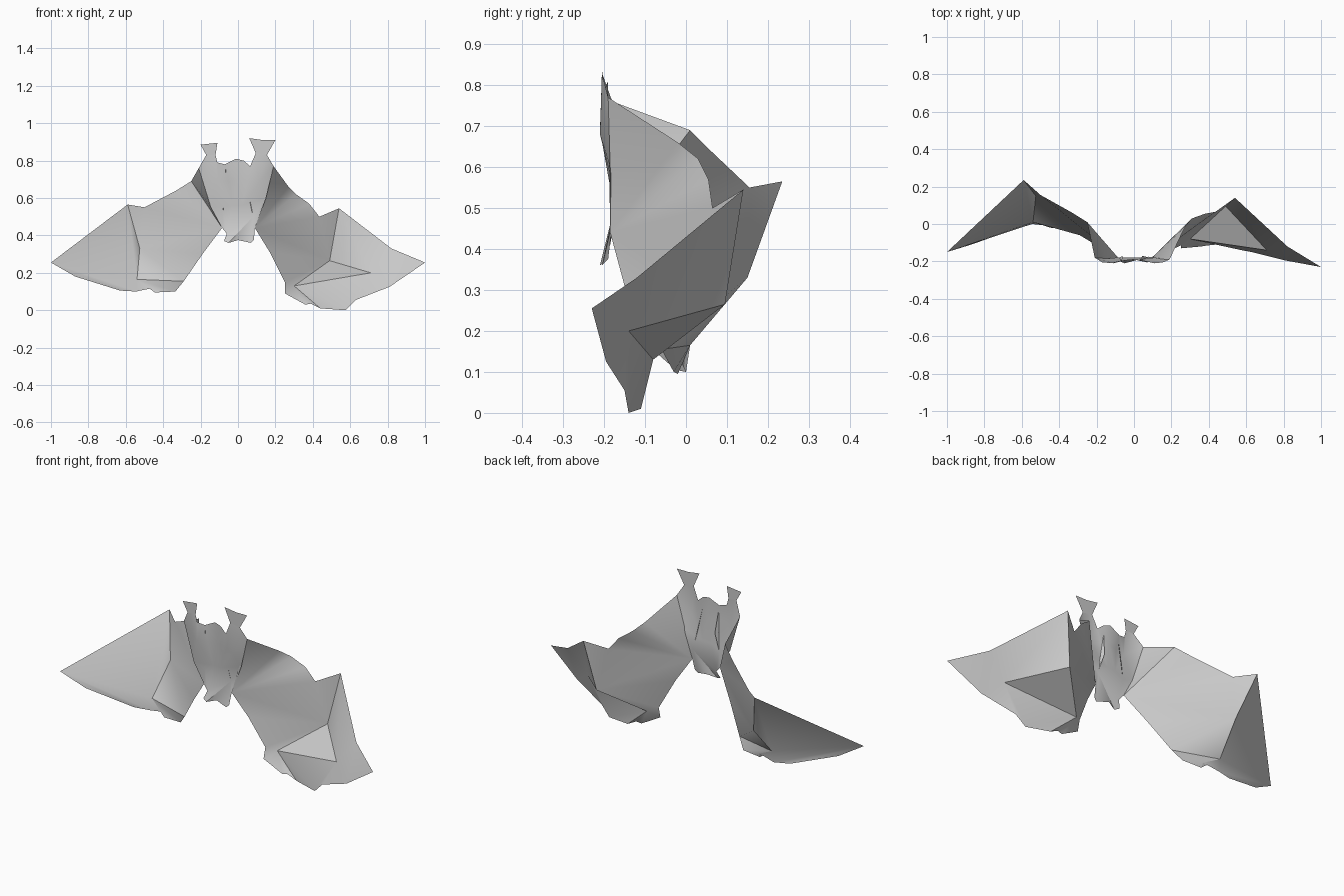
import bpy
import bmesh
from math import radians
from mathutils import Vector

cube = bpy.data.objects.get("Cube")
if cube:
    bpy.data.objects.remove(cube, do_unlink=True)

GREY = (0.6, 0.6, 0.6, 1.0)
cloth = bpy.data.materials.new("grey_cloth")
cloth.use_nodes = True
cloth.diffuse_color = GREY
cloth.node_tree.nodes["Principled BSDF"].inputs["Base Color"].default_value = GREY


def strip(bm, first, second):
    """Fill the gap between two edge lines, always taking the shorter diagonal."""
    i = j = 0
    while i < len(first) - 1 or j < len(second) - 1:
        a, b = Vector(first[i]), Vector(second[j])
        next_a = Vector(first[i + 1]) if i < len(first) - 1 else None
        next_b = Vector(second[j + 1]) if j < len(second) - 1 else None
        if next_b is None or (next_a is not None
                              and (next_a - b).length < (next_b - a).length):
            corners = [a, b, next_a]
            i += 1
        else:
            corners = [a, b, next_b]
            j += 1
        if (corners[1] - corners[0]).cross(corners[2] - corners[0]).length > 1e-6:
            bm.faces.new([bm.verts.new(corner) for corner in corners])


def sheet(name, strips):
    """Weld several strips into one smooth sheet of cloth with sharp folds."""
    bm = bmesh.new()
    for first, second in strips:
        strip(bm, first, second)
    bmesh.ops.remove_doubles(bm, verts=bm.verts[:], dist=0.001)
    bmesh.ops.recalc_face_normals(bm, faces=bm.faces[:])
    mesh = bpy.data.meshes.new(name)
    bm.to_mesh(mesh)
    bm.free()
    mesh.materials.append(cloth)
    part = bpy.data.objects.new(name, mesh)
    bpy.context.collection.objects.link(part)
    bpy.ops.object.select_all(action="DESELECT")
    part.select_set(True)
    bpy.context.view_layer.objects.active = part
    bpy.ops.object.shade_smooth_by_angle(angle=radians(45))


# Points where the wings join the body
left_neck, left_side, left_hip = (.19, -.19, .77), (.15, -.185, .6), (.09, -.185, .44)
right_neck, right_side, right_hip = (-.21, -.18, .76), (-.145, -.185, .55), (-.085, -.18, .44)

# Left wing: inner panel fanned from the hip, outer panel and ragged hem
left_peak, left_tip = (.54, .14, .545), (1, -.23, .255)
left_shoulder = [(.27, -.02, .66), (.31, .03, .62), (.38, .055, .57), (.435, .065, .5)]
gusset_back, gusset_out, gusset_in = (.49, .095, .265), (.71, -.14, .2), (.3, -.08, .13)
left_lower = [(.17, -.15, .31), (.25, -.115, .15)]
left_corner = (.81, -.195, .125)
left_hem = [(.25, -.13, .09), (.36, -.12, .03), (.39, -.115, .035), (.44, -.11, .01),
            (.575, -.14, 0), (.63, -.15, .055), left_corner]
sheet("left_wing", [
    ([left_neck], [left_side, left_hip]),
    ([left_hip], [left_neck, *left_shoulder, gusset_back]),
    ([left_peak], [left_shoulder[-1], gusset_back, gusset_out]),
    ([gusset_back], [left_hip, *left_lower, gusset_in]),
    ([left_peak, (.82, -.12, .33), left_tip], [gusset_out, left_corner]),
    ([left_lower[-1], gusset_in, gusset_out, left_corner], left_hem),
])

# Flat gusset folded between the inner panel, outer panel and hem
sheet("left_gusset", [([gusset_back], [gusset_out, gusset_in])])

# Right wing: inner panel fanned from the hip, lower fold and outer panel
right_peak, right_tip = (-.59, .235, .565), (-1, -.15, .255)
right_shoulder = [(-.25, .01, .69), (-.33, .06, .64), (-.5, .155, .55)]
fold_top, fold_low = (-.525, .15, .33), (-.54, .01, .165)
right_lower = [(-.19, -.12, .3), (-.29, -.06, .155)]
right_bottom = (-.545, 0, .1)
right_hem = [(-.335, -.03, .1), (-.445, -.02, .095), (-.45, -.01, .12), right_bottom]
sheet("right_wing", [
    ([right_shoulder[0]], [right_neck, right_side, right_hip]),
    ([right_hip], [*right_shoulder, fold_top]),
    ([right_peak], [right_shoulder[-1], fold_top]),
    ([fold_top], [right_hip, *right_lower]),
    ([fold_low], [fold_top, right_lower[-1], *right_hem]),
    ([right_peak, right_tip],
     [fold_top, fold_low, right_bottom, (-.63, -.025, .105), (-.87, -.11, .18)]),
])

# Body: collar, full chest, drawn-in waist and hem
right_tab_base = [(-.17, -.205, .83), (-.12, -.205, .83)]
left_tab_base = [(.095, -.205, .84), (.155, -.205, .83)]
collar = [right_neck, *right_tab_base, (-.11, -.205, .79), (-.07, -.195, .78), (-.01, -.19, .81),
          (.03, -.195, .8), (.065, -.2, .77), *left_tab_base, left_neck]
chest = [right_side, (-.11, -.21, .69), (-.05, -.195, .69), (0, -.19, .7),
         (.05, -.195, .69), (.11, -.21, .68), left_side]
waist = [right_side, (-.08, -.178, .53), (-.03, -.18, .56), (.02, -.18, .56),
         (.08, -.175, .5), left_side]
hem = [right_hip, (-.06, -.185, .41), (-.075, -.2, .37), (-.05, -.21, .36),
       (0, -.19, .375), (.07, -.205, .36), (.085, -.2, .375), left_hip]
sheet("body", [(collar, chest), (chest, waist), (waist, hem)])

# Flat shoulder tabs standing above the collar
sheet("right_tab", [(right_tab_base, [(-.2, -.205, .885), (-.11, -.205, .895)])])
sheet("left_tab", [(left_tab_base, [(.06, -.205, .92), (.13, -.205, .91), (.2, -.205, .91)])])

# Narrow pleat flaps on the chest
for name, top, bottom, lip in [
    ("right_pleat", (-.065, -.2, .76), (-.08, -.18, .53), (-.06, -.17, .63)),
    ("left_pleat", (.03, -.195, .75), (.08, -.18, .51), (.045, -.17, .62)),
]:
    sheet(name, [([top], [bottom, lip])])
